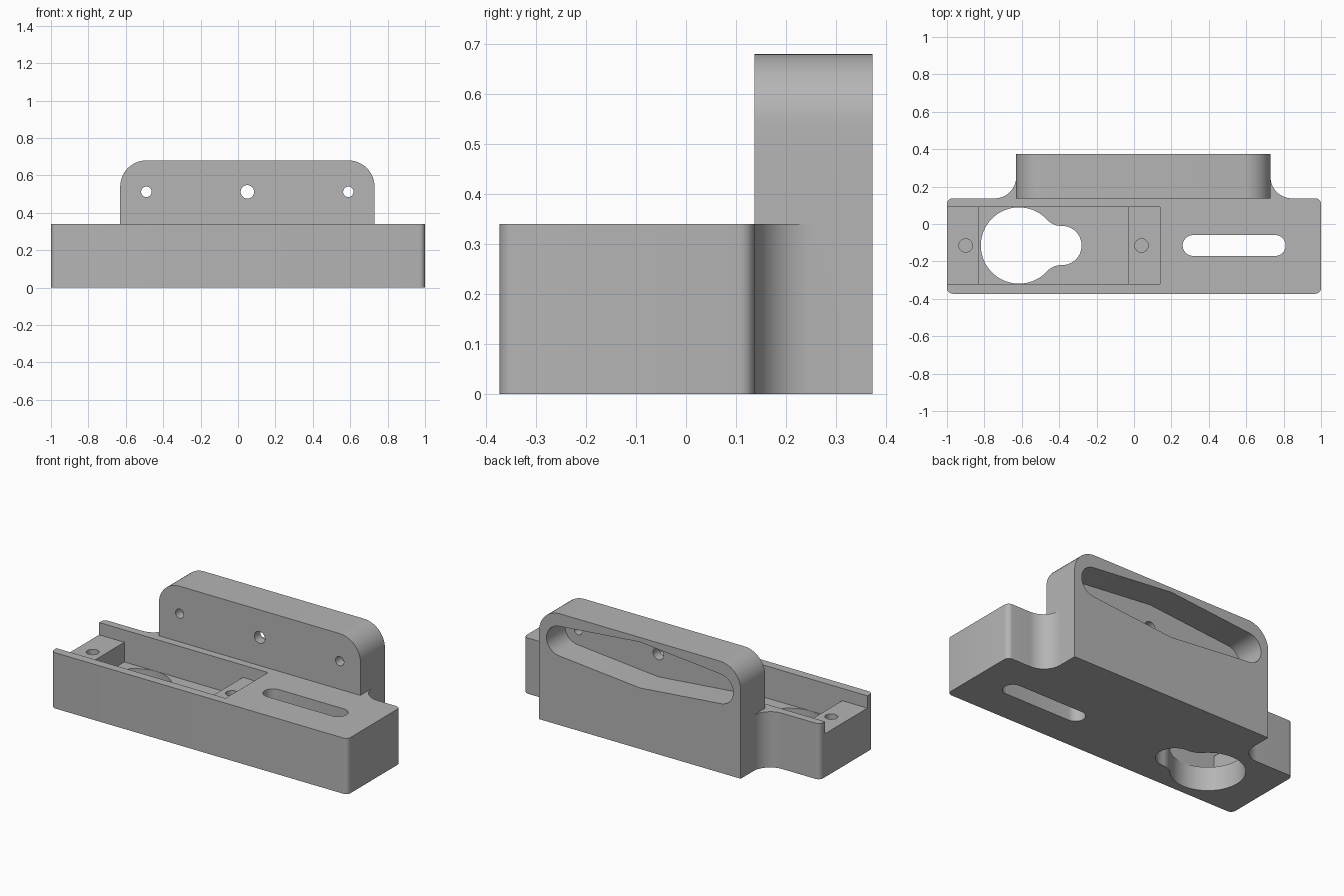
import bpy, bmesh
from math import cos, sin, radians, atan2, degrees, hypot

if "Cube" in bpy.data.objects:
    bpy.data.objects.remove(bpy.data.objects["Cube"], do_unlink=True)

grey = bpy.data.materials.new("plain_grey")
grey.use_nodes = True
tone = (0.46, 0.46, 0.46, 1)
grey.diffuse_color = tone
grey.node_tree.nodes["Principled BSDF"].inputs["Base Color"].default_value = tone


def arc(cx, cy, r, a0, a1, n=12):
    angles = [radians(a0 + (a1 - a0) * i / n) for i in range(n + 1)]
    return [(cx + r * cos(a), cy + r * sin(a)) for a in angles]


def circle(cx, cy, r, n=40):
    return arc(cx, cy, r, 0, 360, n)[:-1]


def rect(x0, x1, y0, y1):
    return [(x0, y0), (x1, y0), (x1, y1), (x0, y1)]


def prism(name, outline, lo, hi, along="z"):
    """Extrude a closed outline along z, or an x-z outline along y."""
    place = (lambda u, v, d: (u, v, d)) if along == "z" else (lambda u, v, d: (u, d, v))
    bm = bmesh.new()
    face = bm.faces.new([bm.verts.new(place(u, v, lo)) for u, v in outline])
    out = bmesh.ops.extrude_face_region(bm, geom=[face])
    moved = [g for g in out["geom"] if isinstance(g, bmesh.types.BMVert)]
    bmesh.ops.translate(bm, verts=moved, vec=place(0, 0, hi - lo))
    bmesh.ops.recalc_face_normals(bm, faces=bm.faces)
    mesh = bpy.data.meshes.new(name)
    bm.to_mesh(mesh)
    bm.free()
    mesh.materials.append(grey)
    obj = bpy.data.objects.new(name, mesh)
    bpy.context.collection.objects.link(obj)
    return obj


def combine(target, tool, operation="DIFFERENCE"):
    mod = target.modifiers.new("cut", "BOOLEAN")
    mod.object, mod.operation, mod.solver = tool, operation, "EXACT"
    bpy.context.view_layer.objects.active = target
    bpy.ops.object.modifier_apply(modifier=mod.name)
    bpy.data.objects.remove(tool, do_unlink=True)


# Main dimensions
front, step, back = -0.373, 0.137, 0.373
left, right = 0.73, -0.63
deck, top = 0.34, 0.68
corner, fillet = 0.03, 0.115
mid_y, hole_z, mid_x = -0.115, 0.512, 0.05

# Base: rounded bar with concave fillets running into the rear plate
outline = (arc(-1 + corner, front + corner, corner, 180, 270, 6)
           + arc(1 - corner, front + corner, corner, 270, 360, 6)
           + arc(1 - corner, step - corner, corner, 0, 90, 6)
           + arc(left + fillet, step + fillet, fillet, 270, 180)
           + [(left, back), (right, back)]
           + arc(right - fillet, step + fillet, fillet, 0, -90)
           + arc(-1 + corner, step - corner, corner, 90, 180, 6))
base = prism("mounting_bracket", outline, 0, deck)

# Rear plate with rounded upper corners
r = 0.14
plate = ([(right, 0), (left, 0)] + arc(left - r, top - r, r, 0, 90)
         + arc(right + r, top - r, r, 90, 180))
combine(base, prism("rear_plate", plate, step, back, "y"), "UNION")

# Open channel with two ledges, and the deeper pocket between them
combine(base, prism("channel", rect(-1.2, 0.14, -0.32, 0.09), 0.265, 0.5))
combine(base, prism("pocket", rect(-0.83, -0.03, -0.32, 0.09), 0.145, 0.4))

# Keyhole opening: large and small circles joined by blended necks
big, small, blend, gap = 0.204, 0.105, 0.1, 0.23
bx = -0.615
d1, d2 = big + blend, small + blend
nx = (d1 * d1 - d2 * d2 + gap * gap) / (2 * gap)
ny = (d1 * d1 - nx * nx) ** 0.5
a_big = degrees(atan2(ny, nx))
a_small = degrees(atan2(ny, nx - gap))
keyhole = (arc(bx, mid_y, big, a_big, 360 - a_big, 40)
           + arc(bx + nx, mid_y - ny, blend, 180 - a_big, 180 - a_small, 8)[1:]
           + arc(bx + gap, mid_y, small, -a_small, a_small, 20)[1:]
           + arc(bx + nx, mid_y + ny, blend, 180 + a_small, 180 + a_big, 8)[1:-1])
combine(base, prism("keyhole", keyhole, -0.1, 0.2))

# Blind screw holes in the ledges
for x in (-0.9, 0.04):
    combine(base, prism("ledge_hole", circle(x, mid_y, 0.036, 24), 0.1, 0.4))

# Long slot through the base
slot = arc(0.755, mid_y, 0.056, -90, 90) + arc(0.316, mid_y, 0.056, 90, 270)
combine(base, prism("slot", slot, -0.1, 0.5))

# Recess in the back of the plate, tallest at the middle
reach, end, tall = 0.54, 0.09, 0.14
tilt = degrees(atan2(tall - end, reach))
recess = (arc(mid_x + reach, hole_z, end, tilt - 90, 90 - tilt, 16)
          + [(mid_x, hole_z + tall)]
          + arc(mid_x - reach, hole_z, end, 90 + tilt, 270 - tilt, 16)
          + [(mid_x, hole_z - tall)])
combine(base, prism("recess", recess, 0.195, 0.5, "y"))

# Screw holes through the plate
for x, radius in ((-reach, 0.028), (0, 0.036), (reach, 0.028)):
    combine(base, prism("plate_hole", circle(mid_x + x, hole_z, radius, 24), 0.1, 0.3, "y"))

bpy.ops.object.select_all(action="DESELECT")
base.select_set(True)
bpy.context.view_layer.objects.active = base
bpy.ops.object.shade_smooth_by_angle(angle=radians(30))
